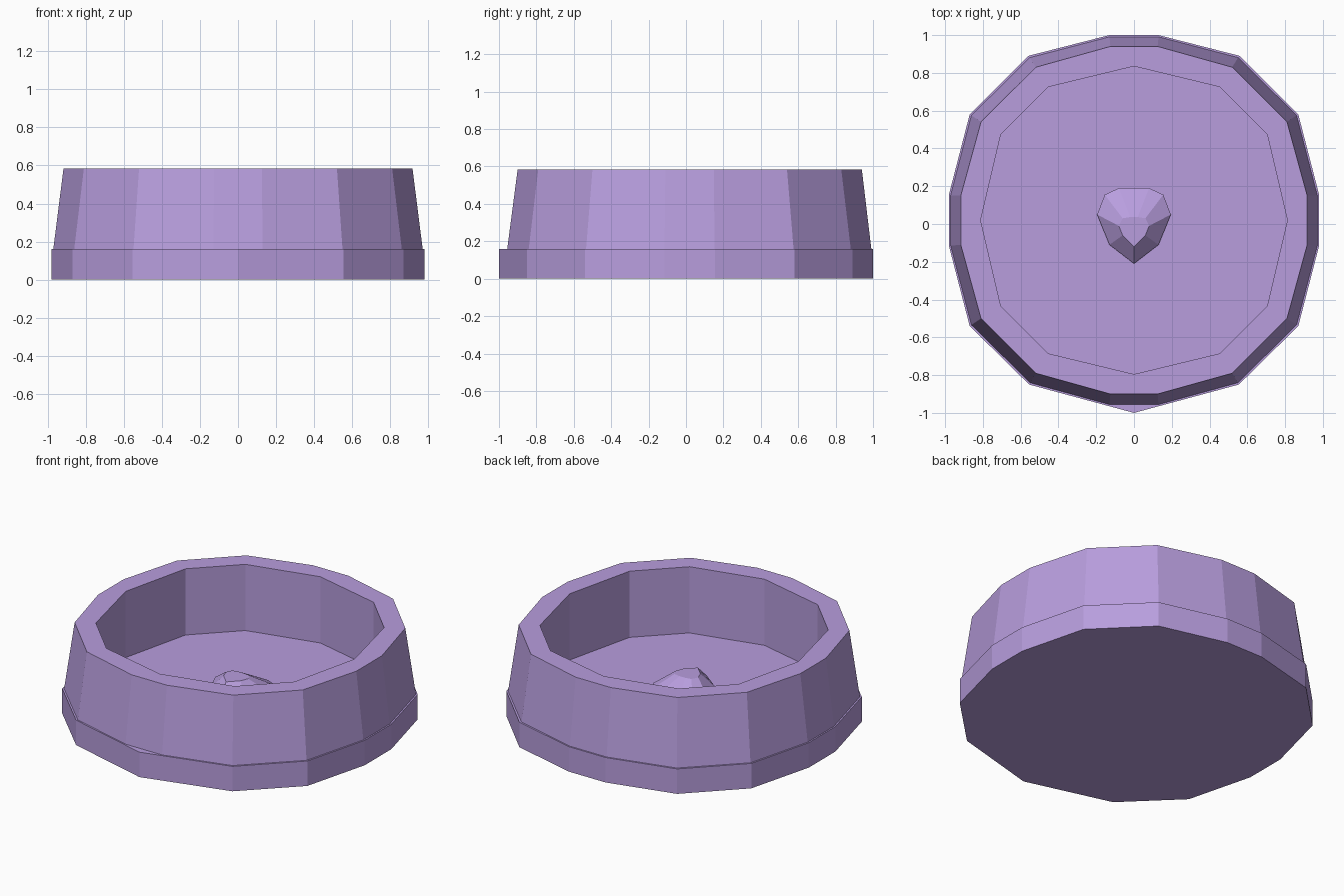
import bpy, bmesh

if "Cube" in bpy.data.objects:
    bpy.data.objects.remove(bpy.data.objects["Cube"])

mat = bpy.data.materials.new("lilac")
mat.diffuse_color = (0.48, 0.34, 0.73, 1)
mat.use_nodes = True
mat.node_tree.nodes["Principled BSDF"].inputs["Base Color"].default_value = mat.diffuse_color


def mirrored(half):
    """Close a right-hand half outline (front to back) by mirroring it in x."""
    return half + [(-x, y) for x, y in reversed(half) if x > 0]


def add_ring(bm, half, z):
    return [bm.verts.new((x, y, z)) for x, y in mirrored(half)]


def loft(bm, a, b):
    for i in range(len(a)):
        j = (i + 1) % len(a)
        bm.faces.new((a[i], a[j], b[j], b[i]))


def fill_between(bm, outer, inner):
    """Flat annulus between two outlines with different side counts."""
    edges = []
    for ring in (outer, inner):
        for i, v in enumerate(ring):
            w = ring[(i + 1) % len(ring)]
            edges.append(bm.edges.get((v, w)))
    res = bmesh.ops.triangle_fill(bm, edges=edges, use_beauty=True)
    inside = [e for e in res["geom"] if isinstance(e, bmesh.types.BMEdge) and e not in edges]
    return inside


def finish(bm, name):
    bmesh.ops.recalc_face_normals(bm, faces=bm.faces)
    mesh = bpy.data.meshes.new(name)
    bm.to_mesh(mesh)
    bm.free()
    mesh.materials.append(mat)
    obj = bpy.data.objects.new(name, mesh)
    bpy.context.collection.objects.link(obj)


# Base slab, pointed at the front
base = [(0, -1.0), (0.555, -0.85), (0.87, -0.54), (0.98, -0.115),
        (0.98, 0.155), (0.87, 0.58), (0.56, 0.89), (0.13, 1.0)]
bm = bmesh.new()
low, high = add_ring(bm, base, 0), add_ring(bm, base, 0.16)
loft(bm, low, high)
bm.faces.new(low)
bm.faces.new(high)
finish(bm, "base")

# Tapered outer wall with straight inner wall, sunk slightly into the base
foot = [(0.13, -0.957), (0.55, -0.842), (0.862, -0.535), (0.972, -0.115),
        (0.972, 0.152), (0.862, 0.576), (0.552, 0.882), (0.13, 0.992)]
rim = [(0.125, -0.9), (0.52, -0.79), (0.81, -0.5), (0.917, -0.11),
       (0.917, 0.15), (0.81, 0.54), (0.52, 0.83), (0.125, 0.94)]
inner = [(0, -0.795), (0.455, -0.685), (0.705, -0.435), (0.812, 0.02),
         (0.705, 0.475), (0.455, 0.725), (0, 0.835)]
bm = bmesh.new()
out_low, out_top = add_ring(bm, foot, 0.15), add_ring(bm, rim, 0.585)
in_low, in_top = add_ring(bm, inner, 0.15), add_ring(bm, inner, 0.585)
loft(bm, out_low, out_top)
loft(bm, in_low, in_top)
fill_between(bm, out_top, in_top)
fill_between(bm, out_low, in_low)
finish(bm, "bowl_wall")

# Faceted nugget lying on the bowl floor
skirt = [(0, -0.19), (0.11, -0.1), (0.17, 0.045), (0.135, 0.135), (0.07, 0.17)]
girdle = [(0, -0.21), (0.13, -0.11), (0.195, 0.05), (0.155, 0.155), (0.08, 0.19)]
crown = [(0, -0.12), (0.06, -0.06), (0.08, -0.01), (0.06, 0.03), (0.02, 0.037)]
bm = bmesh.new()
rings = [add_ring(bm, h, z) for h, z in ((skirt, 0.15), (girdle, 0.19), (crown, 0.275))]
loft(bm, rings[0], rings[1])
loft(bm, rings[1], rings[2])
bm.faces.new(rings[0])
bm.faces.new(rings[2])
finish(bm, "nugget")
